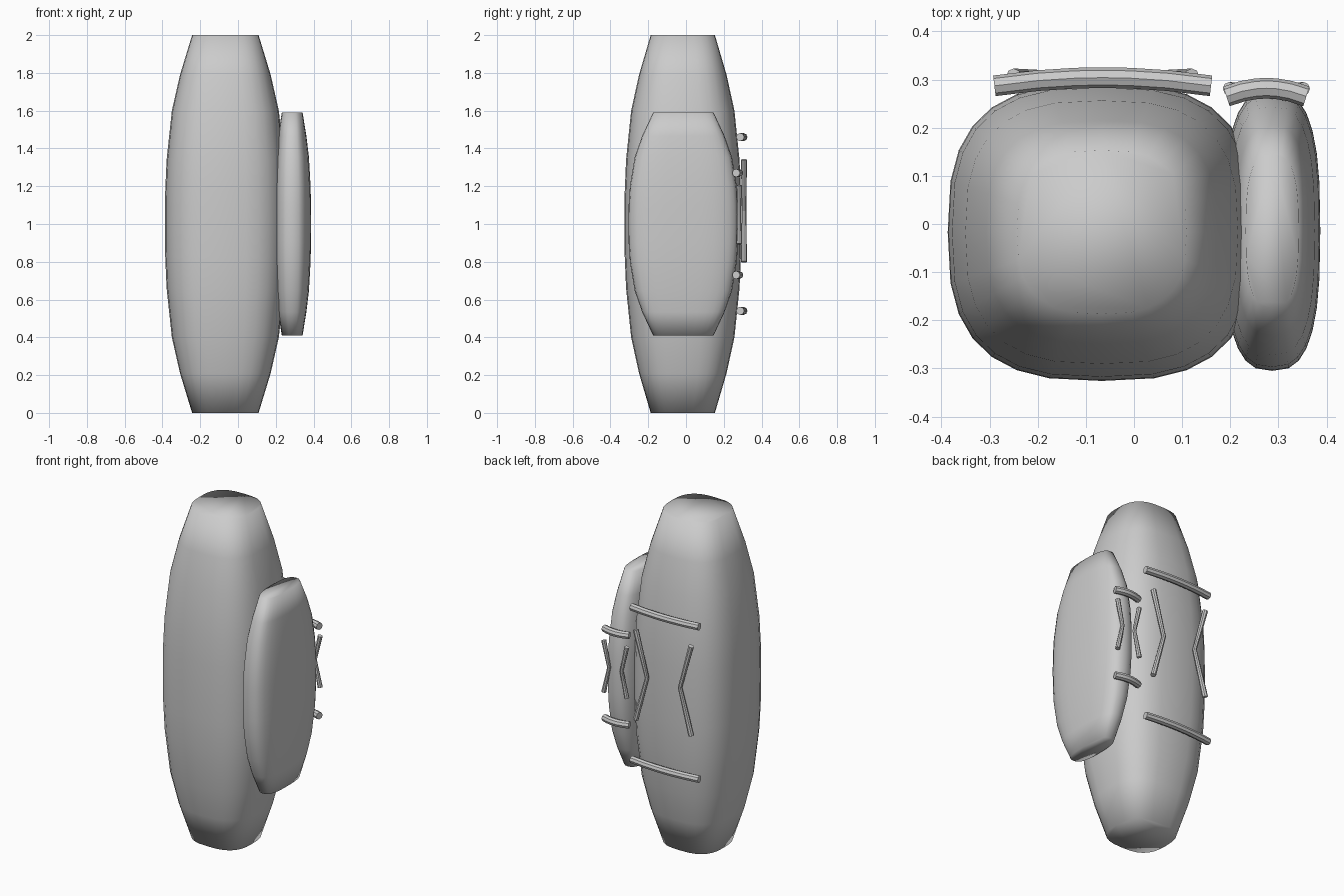
import bpy, bmesh
from math import sin, cos, tau, copysign

if "Cube" in bpy.data.objects:
    bpy.data.objects.remove(bpy.data.objects["Cube"])

# height fraction from the middle -> width fraction of the pod
PROFILE = [(0, 1.0), (0.17, 0.995), (0.34, 0.972), (0.6, 0.885), (0.79, 0.75), (1.0, 0.55)]
SIDES = 28


def soft_square(a, n=2.8):
    c, s = cos(a), sin(a)
    return (copysign(abs(c) ** (2 / n), c), copysign(abs(s) ** (2 / n), s))


def pod(name, cx, cy, hx, hy, hz):
    """Barrel-like pod with a rounded square section and flat ends."""
    levels = [(-t, w) for t, w in reversed(PROFILE[1:])] + PROFILE
    bm = bmesh.new()
    rings = []
    for t, w in levels:
        ring = []
        for i in range(SIDES):
            x, y = soft_square(tau * i / SIDES)
            ring.append(bm.verts.new((cx + hx * w * x, cy + hy * w * y, 1 + hz * t)))
        rings.append(ring)
    for a, b in zip(rings, rings[1:]):
        for i in range(SIDES):
            j = (i + 1) % SIDES
            bm.faces.new((a[i], a[j], b[j], b[i]))
    bm.faces.new(rings[0][::-1])
    bm.faces.new(rings[-1])
    mesh = bpy.data.meshes.new(name)
    for f in bm.faces:
        f.smooth = True
    bm.to_mesh(mesh)
    bm.free()
    bpy.context.collection.objects.link(bpy.data.objects.new(name, mesh))


def rod(name, points, radius, radii=None):
    """Round capped rod along a few points, turned into a mesh."""
    cu = bpy.data.curves.new(name, 'CURVE')
    cu.dimensions = '3D'
    cu.bevel_depth = radius
    cu.bevel_resolution = 2
    cu.use_fill_caps = True
    sp = cu.splines.new('POLY')
    sp.points.add(len(points) - 1)
    for i, p in enumerate(points):
        sp.points[i].co = (*p, 1)
        sp.points[i].radius = radii[i] if radii else 1
    ob = bpy.data.objects.new(name, cu)
    bpy.context.collection.objects.link(ob)
    bpy.ops.object.select_all(action='DESELECT')
    ob.select_set(True)
    bpy.context.view_layer.objects.active = ob
    bpy.ops.object.convert(target='MESH')
    bpy.ops.object.shade_smooth_by_angle()


def fittings(prefix, cx, half, y, bar_dz, chev_dz, chev_out, chev_in, chev_r, chev_y):
    # two cross bars, bowed gently to the back
    for label, s in (("upper", 1), ("lower", -1)):
        pts = [(cx + half * k, y + 0.017 * (1 - k * k), 1 + s * bar_dz)
               for k in (-1, -0.6, -0.25, 0, 0.25, 0.6, 1)]
        rod(f"{prefix}_{label}_bar", pts, 0.0215)
    # two bent rods whose elbows point inwards
    for label, s in (("left", -1), ("right", 1)):
        mid = 1.05 if prefix == "small" else 1.07
        pts = [(cx + s * chev_out, chev_y, mid - chev_dz),
               (cx + s * chev_in, chev_y, mid),
               (cx + s * chev_out, chev_y, mid + chev_dz)]
        rod(f"{prefix}_{label}_bent_rod", pts, chev_r, (1, 0.75, 1))


# large pod and the small side pod
pod("main_pod", -0.067, -0.017, 0.32, 0.309, 1.0)
pod("side_pod", 0.287, -0.014, 0.1, 0.291, 0.59)

# back fittings on both pods
fittings("main", -0.065, 0.225, 0.287, 0.46, 0.27, 0.185, 0.11, 0.016, 0.307)
fittings("small", 0.275, 0.083, 0.265, 0.27, 0.155, 0.077, 0.042, 0.014, 0.281)
